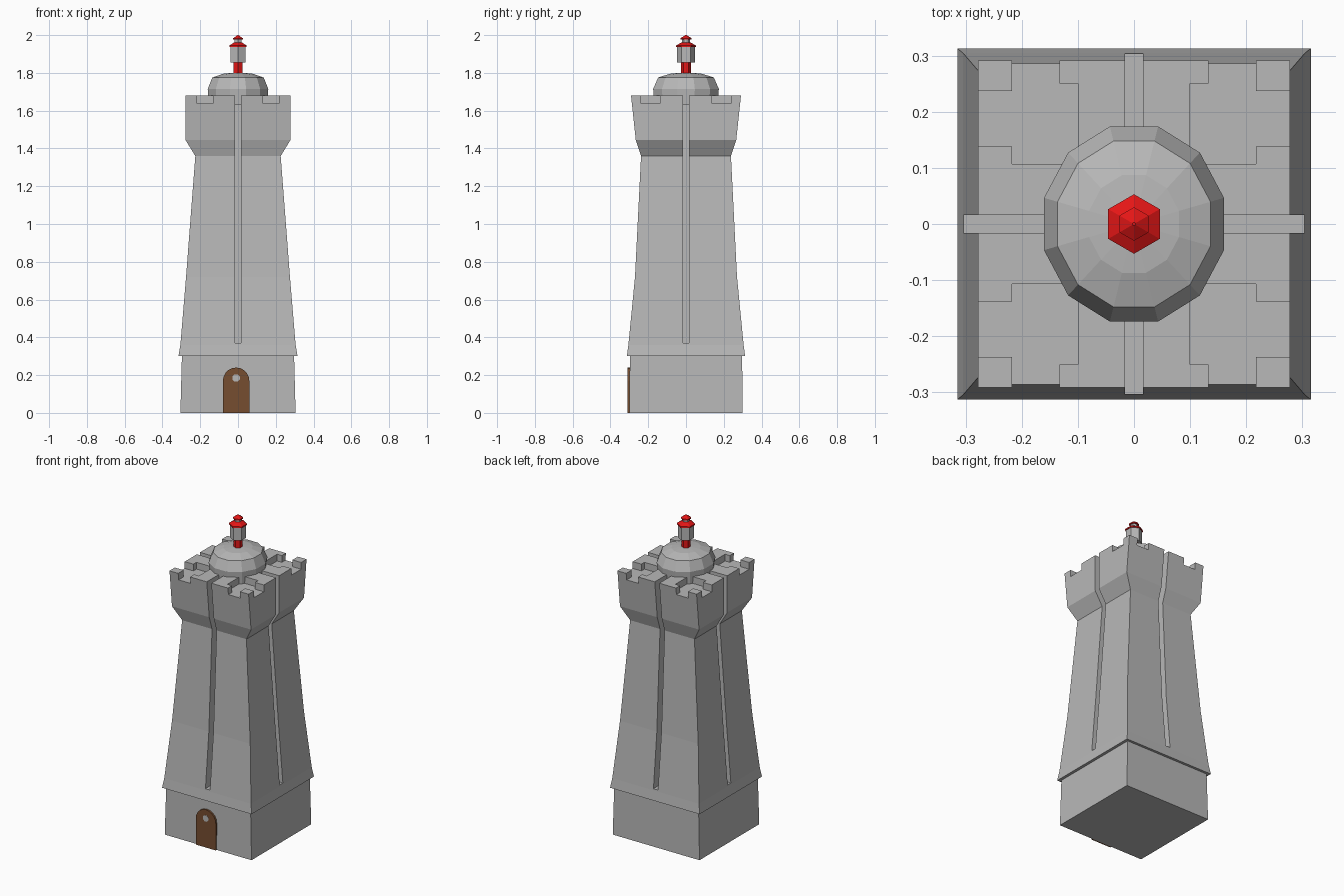
import bpy, bmesh, math

if "Cube" in bpy.data.objects:
    bpy.data.objects.remove(bpy.data.objects["Cube"])


def material(name, rgb):
    m = bpy.data.materials.new(name)
    m.diffuse_color = (*rgb, 1)
    m.use_nodes = True
    m.node_tree.nodes["Principled BSDF"].inputs["Base Color"].default_value = m.diffuse_color
    return m


STONE = material("grey stone", (0.48, 0.48, 0.48))
RED = material("red paint", (0.78, 0.008, 0.008))
WOOD = material("brown wood", (0.18, 0.075, 0.03))


def finish(name, bm, mat):
    bmesh.ops.recalc_face_normals(bm, faces=bm.faces)
    me = bpy.data.meshes.new(name)
    bm.to_mesh(me)
    bm.free()
    ob = bpy.data.objects.new(name, me)
    bpy.context.collection.objects.link(ob)
    me.materials.append(mat)
    return ob


def add_loft(bm, rings):
    """Skin a list of equal-length point rings and cap both ends."""
    loops = [[bm.verts.new(p) for p in r] for r in rings]
    n = len(loops[0])
    for a, b in zip(loops, loops[1:]):
        for i in range(n):
            j = (i + 1) % n
            bm.faces.new((a[i], a[j], b[j], b[i]))
    bm.faces.new(loops[0][::-1])
    bm.faces.new(loops[-1])


def rect(z, hx, hy):
    return [(-hx, -hy, z), (hx, -hy, z), (hx, hy, z), (-hx, hy, z)]


def ngon(n, z, rx, ry, turn):
    return [(rx * math.cos(turn + 2 * math.pi * i / n),
             ry * math.sin(turn + 2 * math.pi * i / n), z) for i in range(n)]


def lofted(name, rings, mat):
    bm = bmesh.new()
    add_loft(bm, rings)
    return finish(name, bm, mat)


def hex_part(name, profile, mat):
    return lofted(name, [ngon(6, z, r, r, math.pi / 6) for z, r in profile], mat)


# tower body: plinth, skirt, tapered shaft, corbel and parapet
body = lofted("tower_body", [rect(*p) for p in (
    (0, .305, .300), (.30, .297, .297), (.30, .315, .313), (.36, .305, .305),
    (.72, .275, .270), (1.36, .226, .238), (1.445, .278, .266), (1.68, .278, .291))], STONE)

# cutter: sunken roof pockets with crenel notches, one per corner
bm = bmesh.new()
pocket = [(.10, .107), (.217, .107), (.217, .138), (.4, .138), (.4, .237),
          (.217, .237), (.217, .4), (.133, .4), (.133, .25), (.10, .25)]
for sx in (1, -1):
    for sy in (1, -1):
        add_loft(bm, [[(sx * x, sy * y, z) for x, y in pocket] for z in (1.637, 1.8)])

# cutter: deep narrow slot down the middle of every side
for k in range(4):
    c, s = round(math.cos(k * math.pi / 2)), round(math.sin(k * math.pi / 2))
    slot = [(.14, -.016), (.4, -.016), (.4, .016), (.14, .016)]
    add_loft(bm, [[(c * u - s * v, s * u + c * v, z) for u, v in slot] for z in (.37, 1.8)])
cutter = finish("roof_and_slot_cutter", bm, STONE)
cutter.hide_render = True

mod = body.modifiers.new("cut", 'BOOLEAN')
mod.operation = 'DIFFERENCE'
mod.solver = 'EXACT'
mod.object = cutter
bpy.context.view_layer.objects.active = body
bpy.ops.object.modifier_apply(modifier=mod.name)
bpy.data.objects.remove(cutter)

# faceted dome
lofted("dome", [ngon(12, z, .166 * f, .18 * f, math.pi / 12) for z, f in (
    (1.63, .96), (1.715, 1.0), (1.775, .85), (1.795, .5), (1.80, .2))], STONE)

# lantern stack
hex_part("lantern_stem", [(1.78, .027), (1.857, .027)], RED)
hex_part("lantern_room", [(1.855, .047), (1.94, .047)], STONE)
hex_part("lantern_roof", [(1.937, .053), (1.945, .053), (1.962, .022)], RED)
hex_part("lantern_neck", [(1.955, .021), (1.978, .021)], STONE)
hex_part("lantern_cap", [(1.976, .030), (1.983, .030), (2.0, .003)], RED)

# arched door with a round peephole plate
cx, w = -.01, .07
outline = [(cx - w, 0), (cx + w, 0)]
outline += [(cx + w * math.cos(math.pi * i / 10), .17 + w * math.sin(math.pi * i / 10))
            for i in range(11)]
lofted("door", [[(x, y, z) for x, z in outline] for y in (-.29, -.309)], WOOD)
hole = [(cx + .021 * math.cos(math.pi * (i + .5) / 4),
         .185 + .021 * math.sin(math.pi * (i + .5) / 4)) for i in range(8)]
lofted("door_peephole", [[(x, y, z) for x, z in hole] for y in (-.305, -.3105)], STONE)
